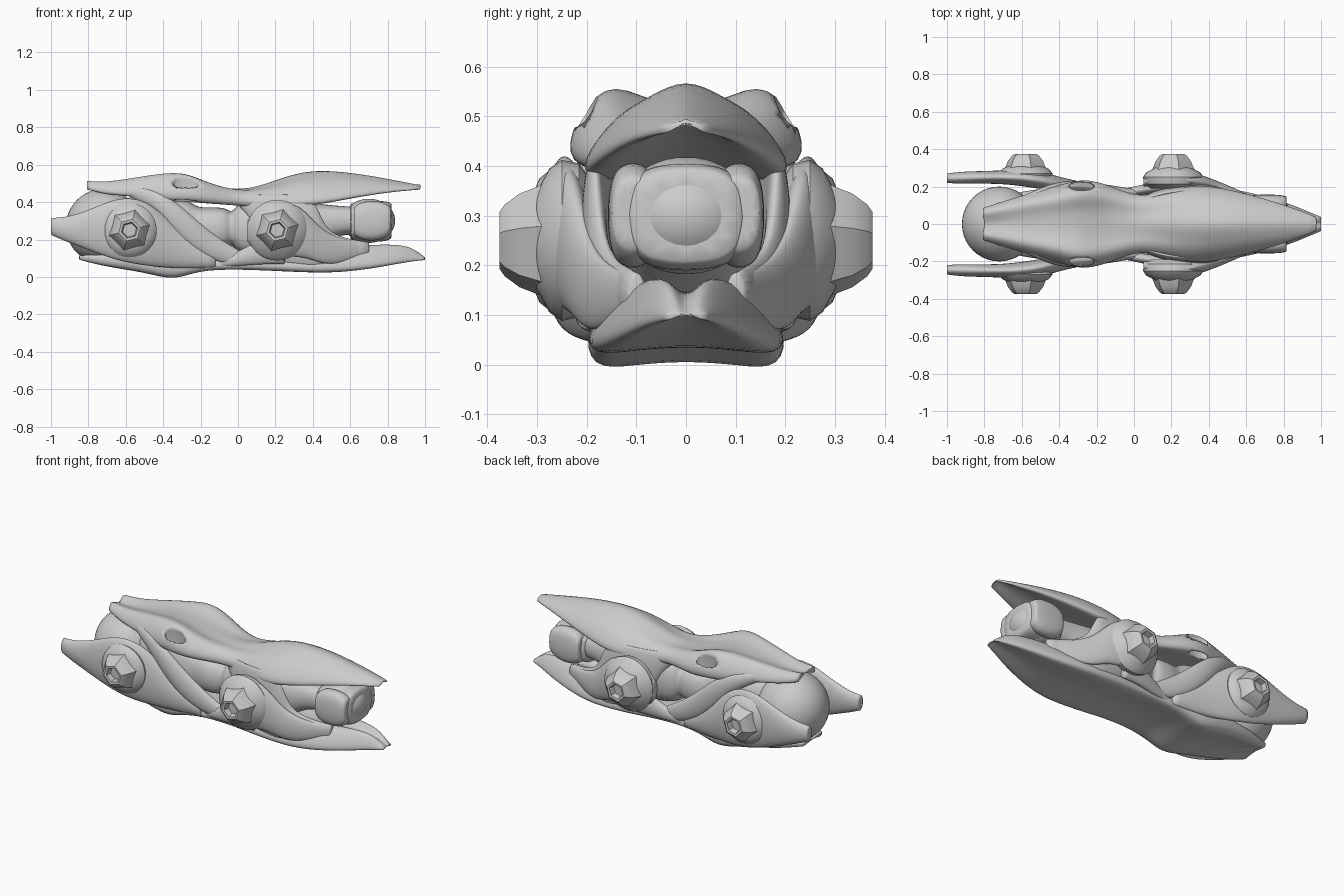
import bpy, bmesh
from math import sin, cos, pi, copysign
from mathutils import Matrix


def finish(name, bm, mirror=False, subsurf=0, angle=0.7):
    bmesh.ops.recalc_face_normals(bm, faces=bm.faces)
    me = bpy.data.meshes.new(name)
    bm.to_mesh(me)
    bm.free()
    ob = bpy.data.objects.new(name, me)
    bpy.context.collection.objects.link(ob)
    if mirror:
        m = ob.modifiers.new("mirror", 'MIRROR')
        m.use_axis = (False, True, False)
        m.use_mirror_merge = False
    if subsurf:
        s = ob.modifiers.new("smooth", 'SUBSURF')
        s.levels = s.render_levels = subsurf
    bpy.ops.object.select_all(action='DESELECT')
    bpy.context.view_layer.objects.active = ob
    ob.select_set(True)
    if subsurf:
        bpy.ops.object.shade_smooth()
    else:
        bpy.ops.object.shade_smooth_by_angle(angle=angle)
    return ob


def skin(name, rings, mirror=False, subsurf=2, crease=0.6, angle=0.7):
    """Bridge equal-length rings of points and cap both ends."""
    bm = bmesh.new()
    layer = bm.edges.layers.float.new("crease_edge")
    vs = [[bm.verts.new(p) for p in r] for r in rings]
    n = len(vs[0])
    for a, b in zip(vs, vs[1:]):
        for i in range(n):
            j = (i + 1) % n
            bm.faces.new((a[i], a[j], b[j], b[i]))
    for r in (vs[0], vs[-1]):
        for e in bm.faces.new(r).edges:
            e[layer] = crease
    return finish(name, bm, mirror, subsurf, angle)


def shell(name, stations, arch, notch=0.0):
    """Wide plate along x: half width, centre, valley, shoulder, rim, bottom."""
    rings = []
    for k, (x, w, zc, zv, zs, zr, zb) in enumerate(stations):
        half = [(0, zc), (.38 * w, zv), (.68 * w, zs), (w, zr),
                (.94 * w, zb), (.5 * w, zb + arch * .6), (0, zb + arch)]
        full = half + [(-y, z) for y, z in half[-2:0:-1]]
        rings.append([(x + (notch if k == 0 and y == 0 else 0), y, z) for y, z in full])
    return skin(name, rings)


def blade(name, stations, mirror=True, power=1.0):
    """Loft of rounded slices along x: y centre, half width, top, bottom."""
    rings = []
    for x, y, hw, zt, zb in stations:
        ring = []
        for i in range(12):
            a = 2 * pi * i / 12
            c, s = cos(a), sin(a)
            ring.append((x, y + hw * 1.05 * copysign(abs(c) ** power, c),
                         (zt + zb) / 2 + (zt - zb) * .525 * copysign(abs(s) ** power, s)))
        rings.append(ring)
    return skin(name, rings, mirror)


def lathe(name, cx, cz, profile, sides, turn=0.0, angle=0.5):
    """Revolve (y, radius) pairs about a sideways axis, mirrored left and right."""
    rings = [[(cx + r * cos(turn + 2 * pi * i / sides), -y, cz + r * sin(turn + 2 * pi * i / sides))
              for i in range(sides)] for y, r in profile]
    return skin(name, rings, True, 0, angle=angle)


def ball(name, centre, radii, mirror=False):
    bm = bmesh.new()
    bmesh.ops.create_uvsphere(bm, u_segments=40, v_segments=24, radius=1,
                              matrix=Matrix.Translation(centre) @ Matrix.Diagonal((*radii, 1)))
    return finish(name, bm, mirror, 0, 3.1)


# upper body: twin-ridged nose flowing into a crested tail
top = shell("upper_body", [
    (-.81, .09, .485, .505, .52, .49, .46),
    (-.70, .125, .485, .50, .515, .46, .43),
    (-.55, .175, .51, .52, .545, .46, .42),
    (-.40, .215, .53, .535, .575, .46, .39),
    (-.28, .255, .525, .53, .585, .47, .39),
    (-.15, .225, .485, .475, .515, .44, .38),
    (.00, .155, .468, .46, .465, .43, .37),
    (.12, .165, .495, .465, .47, .42, .36),
    (.28, .215, .56, .52, .495, .41, .36),
    (.42, .213, .588, .54, .505, .41, .375),
    (.60, .17, .568, .54, .51, .44, .41),
    (.80, .11, .53, .515, .50, .47, .445),
    (.975, .04, .49, .49, .485, .48, .46)], .04, .06)

# oval openings through the shoulders
cutter = ball("opening_cutter", (-.28, .20, .46), (.07, .024, .16), True)
cutter.hide_render = True
cutter.hide_viewport = True
cut = top.modifiers.new("openings", 'BOOLEAN')
cut.operation = 'DIFFERENCE'
cut.solver = 'EXACT'
cut.object = cutter

# lower hull: flat belly with low rims, raised deck, pointed tail
shell("lower_hull", [
    (-.85, .10, .11, .11, .11, .12, .085),
    (-.70, .16, .12, .12, .13, .12, .045),
    (-.50, .20, .12, .12, .14, .11, .018),
    (-.34, .21, .12, .12, .13, .07, -.03),
    (-.22, .195, .11, .11, .11, .08, .028),
    (.00, .18, .11, .11, .11, .085, .035),
    (.25, .205, .12, .13, .13, .075, .022),
    (.50, .205, .13, .165, .15, .055, .012),
    (.70, .155, .13, .18, .165, .07, .036),
    (.84, .11, .125, .185, .165, .09, .062),
    (.93, .07, .12, .17, .15, .105, .078),
    (1.0, .04, .10, .105, .105, .10, .086)], .02)

# front ball
ball("front_ball", (-.72, 0, .27), (.2, .2, .2))

# inner engine core running between the shells
blade("engine_core", [
    (-.60, 0, .12, .42, .10), (-.42, 0, .15, .43, .09), (-.28, 0, .14, .42, .08),
    (-.22, 0, .12, .37, .16), (-.17, 0, .14, .37, .15), (-.07, 0, .14, .37, .15),
    (-.05, 0, .12, .35, .17), (-.02, 0, .12, .35, .17), (.0, 0, .15, .40, .12),
    (.12, 0, .15, .40, .10), (.35, 0, .14, .40, .10), (.50, 0, .11, .38, .23),
    (.68, 0, .10, .37, .23)], False, .7)

# rear thruster: bulging nozzle between rounded side blocks
ball("thruster_nozzle", (.70, 0, .30), (.14, .14, .118))
blade("thruster_block", [
    (.62, .105, .045, .37, .225), (.66, .107, .05, .405, .195),
    (.77, .107, .05, .405, .195), (.815, .105, .043, .375, .235)], True, .75)
blade("thruster_bridge", [(.6, 0, .12, .39, .2), (.79, 0, .12, .41, .185), (.82, 0, .11, .39, .21)],
      False, .65)

# front fenders: forward-pointing blades
blade("front_fender", [
    (-1.0, .245, .025, .315, .225), (-.92, .247, .033, .318, .19),
    (-.80, .25, .033, .355, .145), (-.68, .25, .037, .41, .10),
    (-.58, .245, .045, .425, .075), (-.48, .23, .045, .40, .06),
    (-.38, .205, .042, .315, .05), (-.28, .19, .035, .22, .045),
    (-.12, .17, .025, .12, .05)])

# struts sweeping down from shoulders to hull
blade("shoulder_strut", [
    (-.62, .12, .015, .485, .45), (-.46, .185, .03, .475, .37), (-.34, .205, .03, .41, .24),
    (-.23, .195, .03, .31, .14), (-.10, .175, .027, .20, .07), (.08, .16, .015, .10, .06)])

# rear side webs joining upper body and hull
blade("rear_web", [
    (.00, .10, .02, .43, .39), (.10, .15, .025, .44, .25), (.18, .17, .025, .44, .08),
    (.28, .18, .03, .44, .07), (.37, .185, .028, .43, .06), (.42, .183, .024, .39, .06),
    (.46, .175, .022, .27, .06), (.54, .15, .025, .21, .07), (.70, .10, .02, .185, .11)])

# rear fenders tapering back behind the hubs
blade("rear_fender", [
    (.05, .225, .025, .30, .19), (.10, .235, .033, .37, .13), (.21, .24, .043, .41, .11),
    (.31, .235, .042, .39, .11), (.38, .22, .035, .33, .10), (.45, .20, .028, .25, .07),
    (.55, .165, .022, .20, .07), (.70, .10, .012, .175, .12)])
blade("hub_arm", [
    (-.14, .155, .015, .08, .05), (.02, .18, .025, .14, .06),
    (.14, .20, .03, .22, .07), (.25, .20, .03, .2, .07)])

# round hub discs and hexagonal nuts with sockets
lathe("front_hub", -.58, .25, [(.22, .13), (.27, .145), (.295, .125), (.31, .09)], 32)
lathe("rear_hub", .21, .25, [(.19, .12), (.215, .155), (.25, .162), (.275, .145), (.305, .09)], 32)
for name, x in (("front_nut", -.58), ("rear_nut", .21)):
    lathe(name, x, .25, [(.27, .125), (.31, .108), (.335, .098), (.365, .075), (.375, .06),
                         (.373, .045), (.34, .038)], 6, .25, .6)
